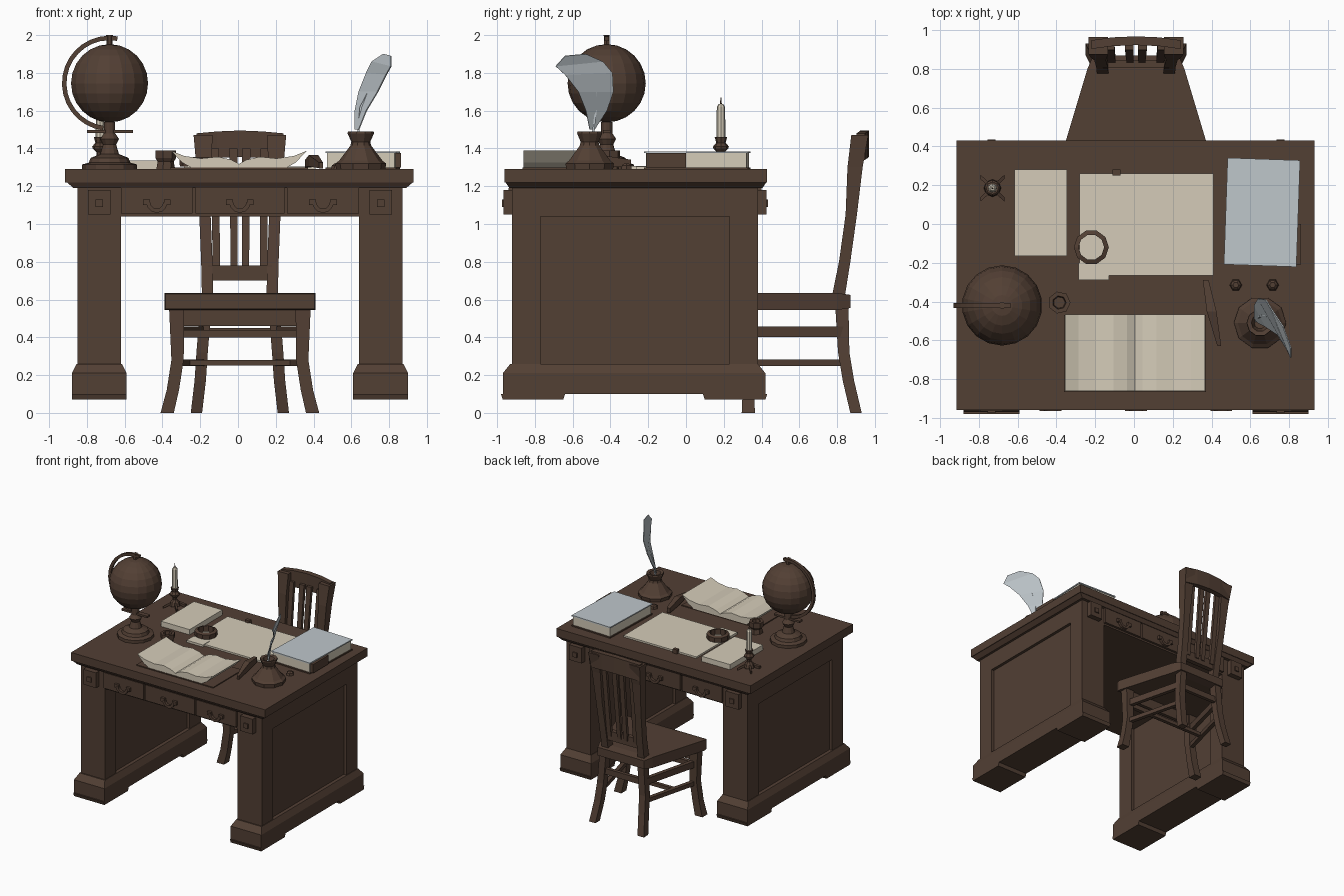
import bpy, bmesh, math
from mathutils import Vector


def material(name, rgb):
    m = bpy.data.materials.new(name)
    m.diffuse_color = (*rgb, 1)
    return m


WOOD = material("dark_wood", (0.085, 0.050, 0.034))
PAPER = material("cream_paper", (0.66, 0.60, 0.48))
GREY = material("pale_grey", (0.52, 0.57, 0.60))
CX = 0.01  # symmetry line of desk and chair


def finish(name, bm, mat):
    bmesh.ops.recalc_face_normals(bm, faces=bm.faces)
    me = bpy.data.meshes.new(name)
    bm.to_mesh(me)
    bm.free()
    me.materials.append(mat)
    ob = bpy.data.objects.new(name, me)
    bpy.context.collection.objects.link(ob)
    return ob


def loft(name, rings, mat=WOOD, cap=True, closed=False):
    bm = bmesh.new()
    vs = [[bm.verts.new(p) for p in r] for r in rings]
    pairs = list(zip(vs, vs[1:])) + ([(vs[-1], vs[0])] if closed else [])
    for a, b in pairs:
        for i in range(len(a)):
            j = (i + 1) % len(a)
            bm.faces.new((a[i], a[j], b[j], b[i]))
    if cap and not closed:
        bm.faces.new(vs[0])
        bm.faces.new(vs[-1])
    return finish(name, bm, mat)


def strut(name, axis, stations, mat=WOOD):
    """Rectangular sections square to an axis; station = x, y, z, width, height."""
    u, v = [i for i in range(3) if i != axis]
    rings = []
    for x, y, z, w, h in stations:
        ring = []
        for su, sv in ((-1, -1), (1, -1), (1, 1), (-1, 1)):
            p = [x, y, z]
            p[u] += su * w / 2
            p[v] += sv * h / 2
            ring.append(p)
        rings.append(ring)
    return loft(name, rings, mat)


def box(name, x0, x1, y0, y1, z0, z1, mat=WOOD):
    c = ((x0 + x1) / 2, (y0 + y1) / 2)
    return strut(name, 2, [(*c, z, x1 - x0, y1 - y0) for z in (z0, z1)], mat)


def lathe(name, x, y, profile, sides, mat=WOOD, closed=False):
    rings = [[(x + r * math.cos(2 * math.pi * i / sides),
               y + r * math.sin(2 * math.pi * i / sides), z) for i in range(sides)]
             for r, z in profile]
    return loft(name, rings, mat, closed=closed)


def prism(name, pts, y0, y1, mat=WOOD):
    return loft(name, [[(x, y, z) for x, z in pts] for y in (y0, y1)], mat)


def arc(name, c, radius, a0, a1, w, n):
    """Square-section arc in the front plane."""
    rings = []
    for i in range(n + 1):
        a = math.radians(a0 + (a1 - a0) * i / n)
        rings.append([(c[0] + (radius + dr) * math.cos(a), c[1] + dy,
                       c[2] + (radius + dr) * math.sin(a))
                      for dr, dy in ((-w, -w), (w, -w), (w, w), (-w, w))])
    return loft(name, rings)


# Desk top with a stepped lower edge, and the drawer box
box("desk_top", -0.915, 0.93, -0.96, 0.43, 1.22, 1.29)
strut("desk_top_moulding", 2, [(CX, -0.265, 1.19, 1.76, 1.34), (CX, -0.265, 1.22, 1.83, 1.38)])
box("drawer_box", -0.85, 0.87, -0.92, 0.38, 1.04, 1.20)

# Pedestals with sunken panels, and their footed bases
for s, side in ((-1, "left"), (1, "right")):
    px = CX + s * 0.745
    box(side + "_pedestal_panel", px - 0.09, px + 0.09, -0.80, 0.26, 0.22, 1.05)
    for k, (a, b) in enumerate(((-0.92, -0.77), (0.23, 0.38))):
        box(f"{side}_pedestal_stile_{k}", px - 0.115, px + 0.115, a, b, 0.22, 1.05)
    strut(side + "_base", 2, [(px, -0.275, 0.10, 0.29, 1.39), (px, -0.275, 0.21, 0.29, 1.39),
                              (px, -0.275, 0.26, 0.24, 1.31)])
    for k, (a, b) in enumerate(((-0.97, -0.65), (0.10, 0.42))):
        strut(f"{side}_foot_{k}", 2, [(px, (a + b) / 2, 0.07, 0.29, b - a),
                                      (px, (a + b) / 2, 0.10, 0.29, b - a + 0.02)])

# Drawers, pulls and corner blocks on front and back
for face, y, d in (("front", -0.92, -1), ("back", 0.38, 1)):
    for k, (a, b) in enumerate(((-0.62, -0.24), (-0.225, 0.245), (0.26, 0.64))):
        ys = sorted((y, y + d * 0.02))
        box(f"{face}_drawer_{k}", a, b, ys[0], ys[1], 1.055, 1.19)
        m = (a + b) / 2
        arc(f"{face}_pull_{k}", (m, y + d * 0.032, 1.115), 0.045, 180, 360, 0.011, 6)
        for q in (-1, 1):
            ys = sorted((y, y + d * 0.04))
            box(f"{face}_pull_mount_{k}", m + q * 0.055 - 0.018, m + q * 0.055 + 0.018,
                ys[0], ys[1], 1.10, 1.13)
    for s in (-1, 1):
        m = CX + s * 0.745
        ys = sorted((y, y + d * 0.045))
        box(face + "_corner_block", m - 0.06, m + 0.06, ys[0], ys[1], 1.05, 1.18)
        ys = sorted((y, y + d * 0.055))
        box(face + "_corner_stud", m - 0.02, m + 0.02, ys[0], ys[1], 1.09, 1.13)

# Chair seat and rails
strut("seat", 1, [(CX, 0.27, 0.59, 0.79, 0.08), (CX, 0.30, 0.59, 0.80, 0.09),
                  (CX, 0.80, 0.59, 0.50, 0.09), (CX, 0.87, 0.59, 0.44, 0.07)])
box("seat_front_apron", -0.30, 0.32, 0.31, 0.35, 0.46, 0.56)
box("front_stretcher", -0.31, 0.33, 0.32, 0.35, 0.40, 0.44)
box("middle_stretcher", -0.27, 0.29, 0.52, 0.55, 0.25, 0.28)
box("back_stretcher", -0.18, 0.20, 0.82, 0.85, 0.40, 0.45)
# Chair legs, back posts and side stretchers
for s, side in ((-1, "left"), (1, "right")):
    def at(x):
        return CX + s * x
    strut(side + "_front_leg", 2, [(at(0.385), 0.33, 0, 0.07, 0.07), (at(0.355), 0.33, 0.12, 0.065, 0.06),
                                   (at(0.33), 0.33, 0.28, 0.065, 0.06), (at(0.335), 0.33, 0.56, 0.08, 0.07)])
    strut(side + "_back_leg", 2, [(at(0.23), 0.90, 0, 0.06, 0.06), (at(0.21), 0.86, 0.17, 0.06, 0.06),
                                  (at(0.20), 0.835, 0.32, 0.06, 0.06), (at(0.18), 0.825, 0.57, 0.06, 0.07)])
    strut(side + "_back_post", 2, [(at(0.17), 0.80, 0.58, 0.06, 0.07), (at(0.175), 0.84, 0.80, 0.06, 0.06),
                                   (at(0.185), 0.875, 1.05, 0.06, 0.06), (at(0.19), 0.895, 1.30, 0.08, 0.08),
                                   (at(0.195), 0.92, 1.47, 0.10, 0.09)])
    for z, h in ((0.43, 0.055), (0.265, 0.035)):
        strut(side + "_side_stretcher", 1, [(at(0.33), 0.33, z, 0.035, h), (at(0.20), 0.84, z, 0.035, h)])
    strut(side + "_slat", 2, [(at(0.030), 0.84, 0.74, 0.036, 0.025), (at(0.034), 0.91, 1.40, 0.045, 0.025)])
    strut(side + "_outer_slat", 2, [(at(0.125), 0.84, 0.74, 0.04, 0.025), (at(0.13), 0.91, 1.40, 0.04, 0.025)])
box("lower_back_rail", -0.16, 0.18, 0.805, 0.845, 0.70, 0.78)
strut("top_back_rail", 0, [(CX + x, y, z, 0.045, 0.14) for x, y, z in
      ((-0.23, 0.925, 1.41), (-0.12, 0.94, 1.42), (0, 0.945, 1.425), (0.12, 0.94, 1.42), (0.23, 0.925, 1.41))])

# Globe on its stand
gx, gy, gz = -0.68, -0.42, 1.745
bm = bmesh.new()
bmesh.ops.create_uvsphere(bm, u_segments=18, v_segments=12, radius=0.207)
bmesh.ops.translate(bm, verts=bm.verts, vec=Vector((gx, gy, gz)))
finish("globe", bm, WOOD)
arc("globe_meridian", (gx, gy, gz), 0.24, 80, 262, 0.012, 16)
lathe("globe_top_pin", gx, gy, [(0.015, 1.93), (0.018, 2.0)], 6)
lathe("globe_stand", gx, gy, [(0.145, 1.29), (0.145, 1.315), (0.11, 1.325), (0.10, 1.35), (0.05, 1.37),
                              (0.035, 1.42), (0.05, 1.45), (0.03, 1.48), (0.03, 1.54)], 12)
box("globe_stand_bar", -0.80, -0.555, gy - 0.02, gy + 0.02, 1.482, 1.498)

# Candle and four-legged holder
kx, ky = -0.73, 0.185
lathe("candle_holder", kx, ky, [(0.045, 1.31), (0.035, 1.34), (0.018, 1.36), (0.02, 1.38), (0.04, 1.40),
                                (0.042, 1.41), (0.025, 1.43), (0.033, 1.46)], 8)
for sx in (-1, 1):
    for sy in (-1, 1):
        strut("candle_holder_leg", 0, [(kx + sx * 0.015, ky + sy * 0.015, 1.33, 0.025, 0.025),
                                       (kx + sx * 0.062, ky + sy * 0.058, 1.30, 0.022, 0.02)])
lathe("candle", kx, ky, [(0.024, 1.45), (0.022, 1.62), (0.012, 1.635)], 8, PAPER)
lathe("candle_wick", kx, ky, [(0.005, 1.63), (0.003, 1.67)], 5)

# Inkwell and feather quill
lathe("inkwell", 0.65, -0.51, [(0.13, 1.29), (0.135, 1.32), (0.115, 1.335), (0.055, 1.415), (0.05, 1.435),
                               (0.07, 1.48), (0.068, 1.49), (0.045, 1.485), (0.03, 1.43)], 10)
rows = [((0.62, -0.485, 1.5), (0.64, -0.51, 1.5)), ((0.62, -0.42, 1.6), (0.68, -0.53, 1.6)),
        ((0.64, -0.385, 1.7), (0.74, -0.57, 1.7)), ((0.68, -0.39, 1.8), (0.785, -0.64, 1.79)),
        ((0.71, -0.44, 1.86), (0.81, -0.69, 1.835)), ((0.77, -0.53, 1.9), (0.81, -0.64, 1.89))]
bm = bmesh.new()
vs = [[bm.verts.new(p) for p in r] for r in rows]
for a, b in zip(vs, vs[1:]):
    bm.faces.new((a[0], a[1], b[1], b[0]))
feather = finish("feather", bm, GREY)
sol = feather.modifiers.new("thickness", "SOLIDIFY")
sol.thickness, sol.offset = 0.006, 0
strut("quill_stem", 2, [(0.63, -0.50, 1.42, 0.012, 0.012), (0.65, -0.475, 1.62, 0.01, 0.01),
                        (0.69, -0.475, 1.70, 0.006, 0.006)], GREY)

# Open book with curling pages
box("open_book_cover", -0.36, 0.37, -0.865, -0.47, 1.29, 1.298)
for s, side in ((-1, "left"), (1, "right")):
    half = [(0, 1.297), (0, 1.318), (0.04, 1.34), (0.11, 1.356), (0.20, 1.347), (0.29, 1.36),
            (0.36, 1.388), (0.30, 1.325), (0.25, 1.297)]
    prism(side + "_book_pages", [(0.005 + s * x, z) for x, z in half], -0.86, -0.467, PAPER)

# Papers and closed book
box("large_sheet", -0.28, 0.41, -0.265, 0.26, 1.29, 1.304, PAPER)
box("sheet_corner", -0.285, -0.13, -0.29, -0.20, 1.29, 1.308, PAPER)
box("paper_stack", -0.615, -0.345, -0.165, 0.28, 1.29, 1.335, PAPER)
for nm, z0, z1, g, m in (("lower_cover", 1.29, 1.30, 0, WOOD), ("pages", 1.30, 1.375, 0.008, PAPER),
                         ("upper_cover", 1.375, 1.385, 0, GREY)):
    ob = box("closed_book_" + nm, -0.187 + g, 0.187 - g, -0.275 + g, 0.275 - g, z0, z1, m)
    ob.location = (0.66, 0.06, 0)
    ob.rotation_euler[2] = math.radians(-2)
box("book_clasp", 0.835, 0.862, -0.21, 0.0, 1.30, 1.375)

# Small desk items
lathe("magnifier_ring", -0.22, -0.12, [(0.088, 1.305), (0.09, 1.345), (0.066, 1.355), (0.066, 1.305)],
      10, closed=True)
lathe("small_bottle", -0.385, -0.405, [(0.052, 1.29), (0.045, 1.33), (0.058, 1.35), (0.058, 1.388),
                                       (0.035, 1.388), (0.03, 1.35)], 7)
strut("paper_knife", 1, [(0.44, -0.63, 1.31, 0.02, 0.03), (0.40, -0.45, 1.335, 0.05, 0.06),
                         (0.37, -0.29, 1.32, 0.03, 0.04)])
for x in (0.525, 0.715):
    lathe("ink_stopper", x, -0.315, [(0.032, 1.29), (0.028, 1.31), (0.015, 1.32)], 6)
box("pen_rest", -0.11, -0.07, 0.25, 0.28, 1.29, 1.325)
